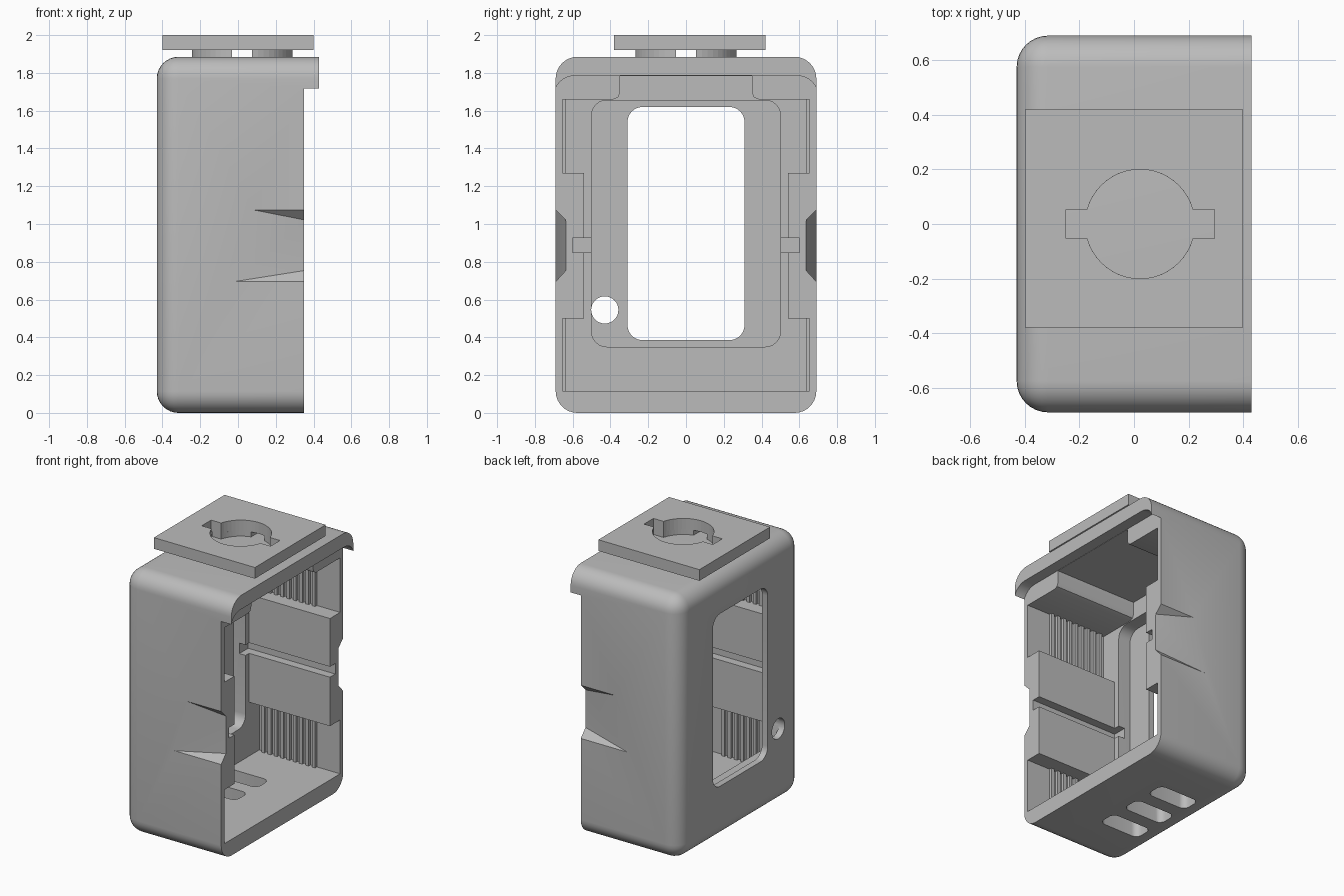
import bpy, bmesh, math
from mathutils import Vector

cube = bpy.data.objects.get("Cube")
if cube:
    bpy.data.objects.remove(cube, do_unlink=True)

grey = bpy.data.materials.new("case_grey")
grey.use_nodes = True
grey.diffuse_color = (0.5, 0.5, 0.5, 1)
grey.node_tree.nodes["Principled BSDF"].inputs["Base Color"].default_value = (0.5, 0.5, 0.5, 1)


def finish(name, bm):
    bmesh.ops.recalc_face_normals(bm, faces=bm.faces)
    mesh = bpy.data.meshes.new(name)
    bm.to_mesh(mesh)
    bm.free()
    mesh.materials.append(grey)
    ob = bpy.data.objects.new(name, mesh)
    bpy.context.collection.objects.link(ob)
    return ob


def prism(name, pts, axis, lo, hi):
    """Extrude a 2D outline along x (outline in y, z) or z (outline in x, y)."""
    bm = bmesh.new()
    place = (lambda p, d: (d, p[0], p[1])) if axis == "x" else (lambda p, d: (p[0], p[1], d))
    a, b = [[bm.verts.new(place(p, d)) for p in pts] for d in (lo, hi)]
    bm.faces.new(a)
    bm.faces.new(b)
    for i in range(len(pts)):
        j = (i + 1) % len(pts)
        bm.faces.new((a[i], a[j], b[j], b[i]))
    return finish(name, bm)


def arc(cx, cy, r, start, end, n):
    return [(cx + r * math.cos(start + (end - start) * i / n),
             cy + r * math.sin(start + (end - start) * i / n)) for i in range(n + 1)]


def round_rect(u0, u1, v0, v1, r):
    pts = []
    corners = [(u1 - r, v1 - r), (u0 + r, v1 - r), (u0 + r, v0 + r), (u1 - r, v0 + r)]
    for k, (u, v) in enumerate(corners):
        pts += arc(u, v, r, k * math.pi / 2, (k + 1) * math.pi / 2, 6)
    return pts


def rect(u0, u1, v0, v1):
    return [(u0, v0), (u1, v0), (u1, v1), (u0, v1)]


def activate(ob):
    bpy.ops.object.select_all(action="DESELECT")
    ob.select_set(True)
    bpy.context.view_layer.objects.active = ob


def cut(ob, cutter):
    mod = ob.modifiers.new("cut", "BOOLEAN")
    mod.operation = "DIFFERENCE"
    mod.solver = "EXACT"
    mod.object = cutter
    activate(ob)
    bpy.ops.object.modifier_apply(modifier=mod.name)
    bpy.data.objects.remove(cutter, do_unlink=True)


# Outer shell: box rounded on every edge except around the open +x side
bm = bmesh.new()
bmesh.ops.create_cube(bm, size=1)
for v in bm.verts:
    v.co = Vector((v.co.x * 0.86, v.co.y * 1.38, (v.co.z + 0.5) * 1.885))
edges = [e for e in bm.edges if min(v.co.x for v in e.verts) < 0]
bmesh.ops.bevel(bm, geom=edges, offset=0.115, segments=8, profile=0.5, affect="EDGES")
case = finish("case_shell", bm)

# Trim the front so only the roof lip projects
cut(case, prism("lip_cutter", round_rect(-0.70, 0.70, -0.5, 1.785, 0.11), "x", 0.35, 0.6))

# Main cavity with side pads and a raised ceiling channel
half = [(0.655, 0.115), (0.655, 0.50), (0.54, 0.50), (0.54, 1.27), (0.655, 1.27),
        (0.655, 1.66), (0.385, 1.66), (0.36, 1.67), (0.35, 1.695), (0.35, 1.783)]
cavity = half + [(-y, z) for y, z in reversed(half)]
cut(case, prism("cavity_cutter", cavity, "x", -0.29, 0.6))

# Back wall: shallow pocket, window and cable hole
cut(case, prism("pocket_cutter", round_rect(-0.50, 0.50, 0.35, 1.655, 0.08), "x", -0.385, -0.1))
cut(case, prism("window_cutter", round_rect(-0.31, 0.31, 0.385, 1.62, 0.08), "x", -0.6, -0.1))
cut(case, prism("hole_cutter", arc(-0.43, 0.545, 0.072, 0, math.tau * 31 / 32, 31), "x", -0.6, -0.1))

# Vent slots through the floor
for y in (-0.24, 0, 0.24):
    cut(case, prism("vent_cutter", round_rect(-0.285, 0.03, y - 0.07, y + 0.07, 0.045), "z", -0.2, 0.2))

# Guide grooves in the pads and tapered finger scoops outside
for s in (-1, 1):
    groove = [(s * y, z) for y, z in rect(0.49, 0.60, 0.85, 0.925)]
    cut(case, prism("groove_cutter", groove, "x", -0.34, 0.6))
    bm = bmesh.new()
    rim = [(-0.02, 0.695), (0.08, 1.075), (0.36, 1.075), (0.36, 0.695)]
    pts = [(0.36, 0.635, 0.755), (0.36, 0.635, 1.02)]
    pts += [(x, y, z) for x, z in rim for y in (0.69, 0.75)]
    for x, y, z in pts:
        bm.verts.new((x, s * y, z))
    bmesh.ops.convex_hull(bm, input=bm.verts)
    cut(case, finish("scoop_cutter", bm))

activate(case)
bpy.ops.object.shade_smooth_by_angle(angle=math.radians(30))

# Vertical grip ribs inside the side recesses
for s, side in ((-1, "front"), (1, "back")):
    for z0, z1, level in ((0.11, 0.505, "lower"), (1.265, 1.665, "upper")):
        for i in range(9):
            x = -0.26 + i * 0.05
            ys = sorted((s * 0.635, s * 0.66))
            prism(f"{side}_{level}_rib_{i + 1}", rect(x, x + 0.025, *ys), "z", z0, z1)

# Mounting plate with a keyhole opening
plate = prism("mounting_plate", rect(-0.40, 0.40, -0.38, 0.42), "z", 1.92, 2.0)
cut(plate, prism("disc_cutter", arc(0.022, 0, 0.20, 0, math.tau * 47 / 48, 47), "z", 1.8, 2.2))
cut(plate, prism("slot_cutter", rect(-0.25, 0.295, -0.053, 0.053), "z", 1.8, 2.2))

# Four ring segments carrying the plate
a, b = math.asin(0.053 / 0.20), math.asin(0.053 / 0.272)
for q in range(4):
    t = q * math.pi / 2
    outline = arc(0.022, 0, 0.272, t + b, t + math.pi / 2 - b, 10)
    outline += arc(0.022, 0, 0.20, t + math.pi / 2 - a, t + a, 10)
    prism(f"ring_segment_{q + 1}", outline, "z", 1.88, 1.925)
